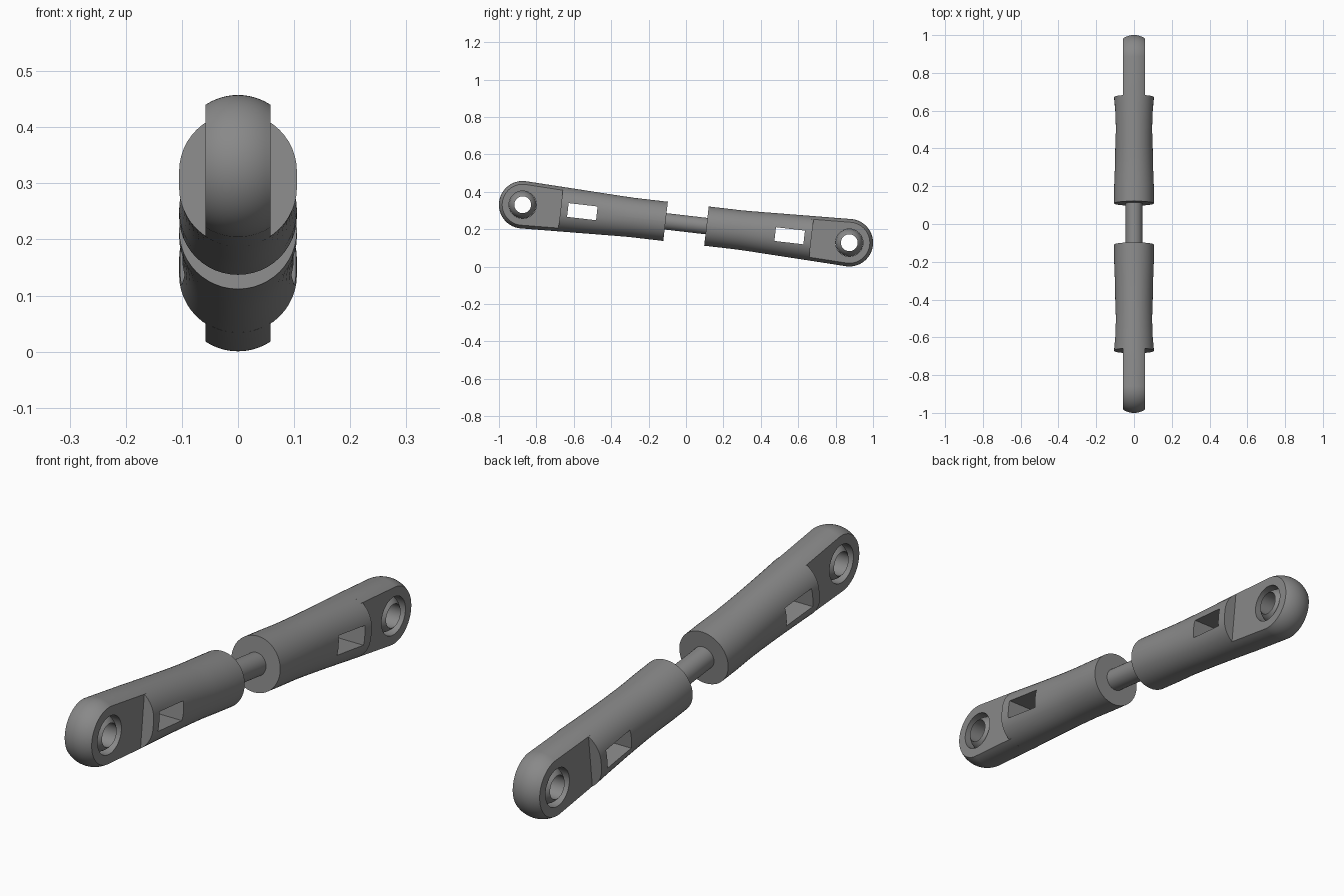
import bpy, bmesh, math
from mathutils import Matrix

if "Cube" in bpy.data.objects:
    bpy.data.objects.remove(bpy.data.objects["Cube"])

R, OFF = 0.105, 0.022            # round radius, extra vertical stretch at the eye
LEN = 0.879                      # centre to eye distance
IN, SHOULDER, FLAT = 0.11, 0.675, 0.058
TILT = Matrix.Translation((0, 0, 0.229)) @ Matrix.Rotation(-math.atan2(0.1015, 0.873), 4, 'X')

steel = bpy.data.materials.new("grey steel")
steel.diffuse_color = (0.25, 0.25, 0.25, 1)
steel.use_nodes = True
steel.node_tree.nodes["Principled BSDF"].inputs["Base Color"].default_value = steel.diffuse_color


def stretch(u):
    return OFF * min(1, max(0, (u - 0.29) / (LEN - 0.29)))


def make(name, rings, cap=True, loop=False):
    """Skin closed rings of points into a solid."""
    bm = bmesh.new()
    vs = [[bm.verts.new(p) for p in r] for r in rings]
    pairs = list(zip(vs, vs[1:])) + ([(vs[-1], vs[0])] if loop else [])
    for a, b in pairs:
        n = len(a)
        for i in range(n):
            j = (i + 1) % n
            bm.faces.new((a[i], a[j], b[j], b[i]))
    if cap:
        bm.faces.new(vs[0])
        bm.faces.new(vs[-1])
    bmesh.ops.recalc_face_normals(bm, faces=bm.faces)
    me = bpy.data.meshes.new(name)
    bm.to_mesh(me)
    bm.free()
    ob = bpy.data.objects.new(name, me)
    bpy.context.collection.objects.link(ob)
    return ob


def circle(r, n=48):
    return [(r * math.cos(2 * math.pi * i / n), r * math.sin(2 * math.pi * i / n)) for i in range(n)]


def finish(ob, cutter=None, mirror=True):
    """Cut, mirror to the other end, apply, smooth and tilt."""
    if cutter:
        m = ob.modifiers.new("cut", 'BOOLEAN')
        m.object, m.operation, m.solver = cutter, 'DIFFERENCE', 'EXACT'
    if mirror:
        m = ob.modifiers.new("mirror", 'MIRROR')
        m.use_axis = (False, True, False)
        m.use_mirror_merge = False
    dg = bpy.context.evaluated_depsgraph_get()
    me = bpy.data.meshes.new_from_object(ob.evaluated_get(dg))
    ob.modifiers.clear()
    ob.data = me
    if cutter:
        bpy.data.objects.remove(cutter)
    me.materials.clear()
    me.materials.append(steel)
    me.shade_smooth()
    me.set_sharp_from_angle(angle=math.radians(30))
    ob.matrix_world = TILT


# Sleeves: round at the inner end, stretched towards the eye, slightly waisted
def sleeve_ring(u):
    w = R - 0.006 * math.sin(math.pi * max(0, (u - 0.2) / (SHOULDER - 0.2)))
    n, pts = 24, []
    for s in (1, -1):
        for i in range(n + 1):
            t = math.pi * i / n
            # tiny gap keeps the two halves from sharing points
            pts.append((s * w * math.cos(t), u, s * (R * math.sin(t) + max(stretch(u), 0.0005))))
    return pts


us = [IN, 0.2, 0.29] + [0.29 + (SHOULDER - 0.29) * i / 6 for i in range(1, 7)]
sleeve = make("sleeves", [sleeve_ring(u) for u in us])
slot = make("slot_cutter", [[(x, 0.558 + a * 0.078, b * 0.037) for a, b in
                             ((-1, -1), (1, -1), (1, 1), (-1, 1))] for x in (-0.2, 0.2)])
finish(sleeve, slot)


# Eye ends: flat-sided tongues with a rounded rim
def eye_ring(x):
    h = math.sqrt(R * R - x * x)
    r = h + OFF
    u0 = SHOULDER - 0.01
    pts = [(x, u0, -h - stretch(u0))]
    for i in range(41):
        a = -math.pi / 2 + math.pi * i / 40
        pts.append((x, LEN + r * math.cos(a), r * math.sin(a)))
    return pts + [(x, u0, h + stretch(u0))]


eye = make("eye_ends", [eye_ring(FLAT * i / 6) for i in range(-6, 7)])
bore = make("bore_cutter", [[(x, LEN + a, b) for a, b in circle(0.0735)] for x in (-0.2, 0.2)])
finish(eye, bore)

# Spherical bearings with a through hole
BALL, HOLE = 0.073, 0.045
half = math.sqrt(BALL ** 2 - HOLE ** 2)
profile = [(half * i / 8, math.sqrt(BALL ** 2 - (half * i / 8) ** 2)) for i in range(-8, 9)]
profile += [(half * 0.5, HOLE), (-half * 0.5, HOLE)]
finish(make("ball_bearings", [[(x, LEN + a, b) for a, b in circle(r)] for x, r in profile],
            cap=False, loop=True))

# Connecting rod
finish(make("connecting_rod", [[(a, u, b) for a, b in circle(0.044)] for u in (-0.2, 0.2)]),
       mirror=False)
